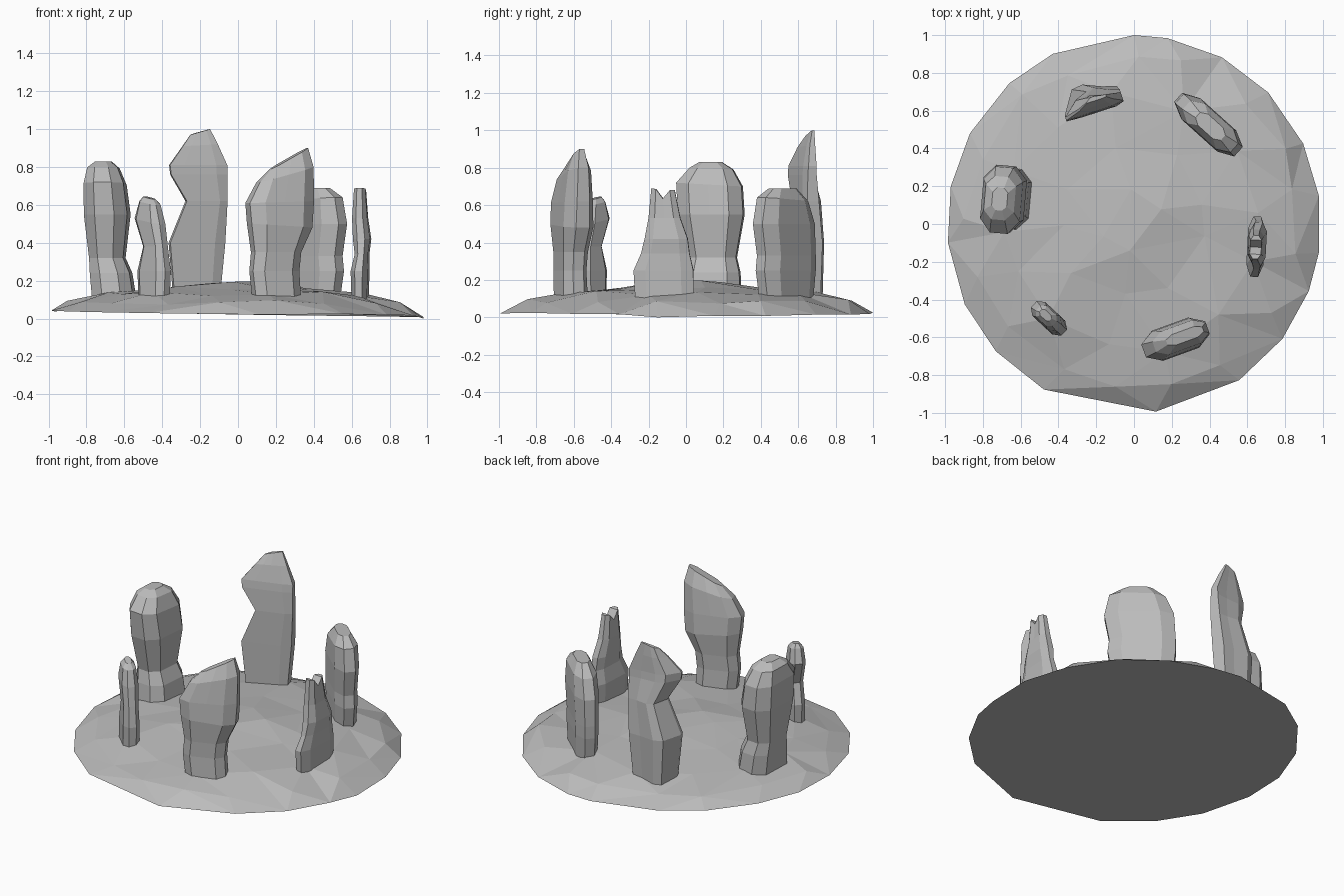
import bpy, bmesh, math, random
from mathutils import Vector
from mathutils.geometry import delaunay_2d_cdt

random.seed(4)
old = bpy.data.objects.get("Cube")
if old:
    bpy.data.objects.remove(old)

# Single stone colour
grey = bpy.data.materials.new("stone grey")
grey.use_nodes = True
colour = (0.5, 0.5, 0.5, 1)
grey.diffuse_color = colour
shader = next(n for n in grey.node_tree.nodes if n.type == "BSDF_PRINCIPLED")
shader.inputs["Base Color"].default_value = colour


def finish(bm, name):
    bmesh.ops.recalc_face_normals(bm, faces=bm.faces)
    mesh = bpy.data.meshes.new(name)
    bm.to_mesh(mesh)
    bm.free()
    mesh.materials.append(grey)
    obj = bpy.data.objects.new(name, mesh)
    bpy.context.collection.objects.link(obj)
    return obj


# Cross-sections: back row of points, then the front row in reverse
half = [(1, .45), (.6, 1), (0, 1), (-.6, 1), (-1, .45)]
slab = half + [(u, -v) for u, v in reversed(half)]
wedge = [(1, .2), (.5, .5), (-.1, 1), (-.5, .9), (-1, -.6),
         (-1, -1), (-.5, -1), (0, -1), (.6, -1), (1, -.8)]


def stone(name, centre, angle, levels, section=slab, notch=0):
    """Loft a stone; level = low-end z, high-end z, end u, end u, v offset, half depth."""
    bm = bmesh.new()
    along = Vector((math.cos(math.radians(angle)), math.sin(math.radians(angle)), 0))
    across = Vector((-along.y, along.x, 0))
    base = Vector((*centre, 0))
    rings = []
    for k, (za, zb, ua, ub, off, depth) in enumerate(levels):
        ring = []
        for su, sv in section:
            t = (su + 1) / 2
            z = za + (zb - za) * t
            if k == len(levels) - 1:
                z -= notch * max(0, 1 - abs(su) * 1.6)
            p = base + along * (ua + (ub - ua) * t) + across * (off + depth * sv)
            ring.append(bm.verts.new((p.x, p.y, z)))
        rings.append(ring)
    n = len(section)
    for lo, hi in zip(rings, rings[1:]):
        for i in range(n):
            j = (i + 1) % n
            bm.faces.new((lo[i], lo[j], hi[j], hi[i]))
    # Caps made of strips across the stone
    for ring in (rings[0], rings[-1]):
        for i in range(n // 2 - 1):
            bm.faces.new((ring[i], ring[i + 1], ring[n - 2 - i], ring[n - 1 - i]))
    return finish(bm, name)


stone("west_stone", (-.69, .14), 85, [
    (.08, .08, -.17, .16, -.04, .11),
    (.24, .24, -.15, .15, -.02, .105),
    (.32, .32, -.13, .13, 0, .09),
    (.55, .55, -.18, .17, 0, .115),
    (.72, .7, -.19, .16, .01, .105),
    (.8, .79, -.12, .11, .02, .08),
    (.83, .83, -.07, .05, .02, .04)])

stone("southwest_stone", (-.45, -.5), -43, [
    (.08, .08, -.08, .1, 0, .05),
    (.25, .25, -.09, .11, 0, .05),
    (.38, .38, -.05, .09, 0, .045),
    (.53, .5, -.11, .07, 0, .05),
    (.62, .6, -.08, .04, 0, .04),
    (.645, .63, -.06, .01, 0, .02)])

stone("northwest_tall_stone", (-.22, .64), 18, [
    (.08, .08, -.13, .12, .03, .07),
    (.4, .4, -.16, .15, .03, .08),
    (.62, .62, -.07, .16, .01, .065),
    (.76, .76, -.155, .16, 0, .05),
    (.81, .81, -.16, .16, 0, .045),
    (.91, .92, -.08, .115, .01, .03),
    (.97, 1, -.03, .08, .02, .012)], section=wedge)

stone("northeast_stone", (.39, .53), -42, [
    (.08, .08, -.19, .17, 0, .065),
    (.25, .25, -.21, .2, 0, .07),
    (.33, .33, -.21, .19, 0, .07),
    (.5, .5, -.2, .22, 0, .075),
    (.62, .64, -.15, .19, 0, .07),
    (.69, .69, -.07, .11, 0, .04)])

stone("east_notched_stone", (.645, -.11), 87, [
    (.08, .08, -.16, .15, 0, .04),
    (.25, .25, -.17, .15, 0, .045),
    (.34, .34, -.13, .13, -.01, .035),
    (.42, .42, -.11, .12, -.01, .045),
    (.53, .53, -.09, .08, 0, .04),
    (.69, .68, -.075, .05, 0, .03)], notch=.05)

stone("south_leaning_stone", (.22, -.61), 20, [
    (.08, .08, -.14, .11, 0, .07),
    (.25, .25, -.16, .1, 0, .065),
    (.35, .35, -.15, .11, 0, .07),
    (.5, .48, -.17, .17, 0, .085),
    (.61, .62, -.18, .18, 0, .08),
    (.72, .8, -.12, .18, 0, .065),
    (.79, .9, -.05, .155, 0, .03)])

# Faceted earth mound: irregular rim, jittered rings, triangulated
rim = [0.15, 0.44, 0.77, 1.08, 1.39, 1.57, 2.02, 2.3, 2.64, 2.94,
       3.24, 3.58, 3.88, 4.21, 4.83, 5.31, 5.63, 5.92, 6.13]
flat, heights = [], []
for a in rim:
    flat.append(Vector((.99 * math.cos(a), math.sin(a))))
    heights.append(.025 - .015 * math.cos(a) + random.uniform(-.005, .008))
heights[-1] = 0
for radius, count, z in ((.88, 17, .085), (.68, 13, .13), (.4, 9, .16), (.16, 4, .185)):
    for i in range(count):
        a = (i + random.uniform(-.25, .25)) * math.tau / count + radius
        r = radius + random.uniform(-.03, .03)
        flat.append(Vector((r * math.cos(a), r * math.sin(a))))
        heights.append(z + random.uniform(-.012, .012))
points, _, faces, origin, _, _ = delaunay_2d_cdt(flat, [], [], 0, 1e-5)
bm = bmesh.new()
verts = [bm.verts.new((p.x, p.y, heights[o[0]])) for p, o in zip(points, origin)]
for f in faces:
    bm.faces.new([verts[i] for i in f])
# Underside
edge = [e for e in bm.edges if e.is_boundary]
bmesh.ops.contextual_create(bm, geom=edge)
finish(bm, "mound")
